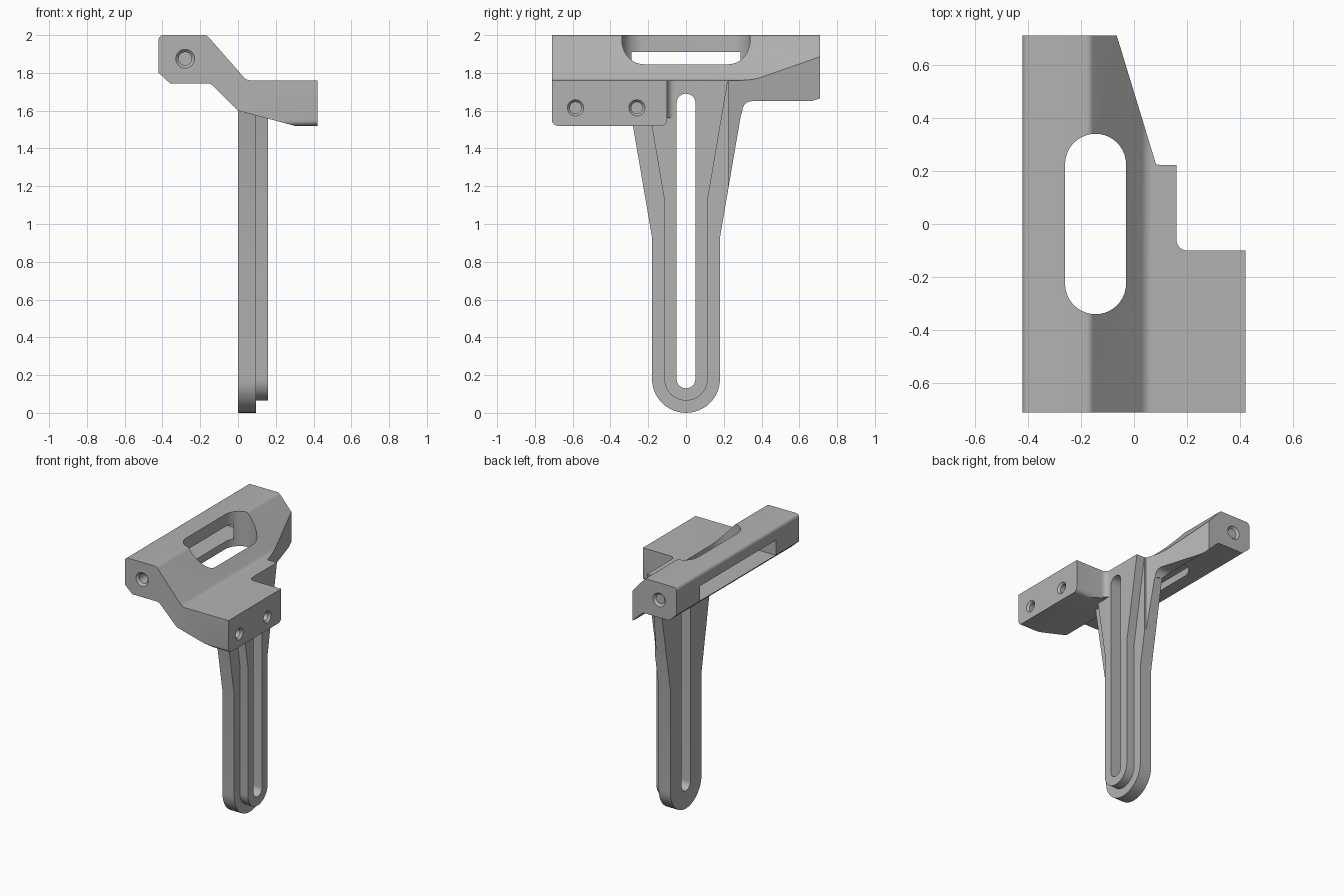
import bpy
import bmesh
from math import sin, cos, tan, pi, radians
from mathutils import Vector, Matrix

cube = bpy.data.objects.get("Cube")
if cube:
    bpy.data.objects.remove(cube)

grey = bpy.data.materials.new("plain_grey")
grey.use_nodes = True
grey.diffuse_color = (0.45, 0.45, 0.45, 1)
grey.node_tree.nodes["Principled BSDF"].inputs["Base Color"].default_value = (0.45, 0.45, 0.45, 1)


def make(name, bm):
    bmesh.ops.recalc_face_normals(bm, faces=bm.faces)
    mesh = bpy.data.meshes.new(name)
    bm.to_mesh(mesh)
    bm.free()
    mesh.materials.append(grey)
    ob = bpy.data.objects.new(name, mesh)
    bpy.context.collection.objects.link(ob)
    return ob


def rounded(corners, steps=6):
    """Corners are (u, v) or (u, v, radius)."""
    out = []
    for i, c in enumerate(corners):
        p = Vector(c[:2])
        if len(c) == 2:
            out.append(p)
            continue
        a = (Vector(corners[i - 1][:2]) - p).normalized()
        b = (Vector(corners[(i + 1) % len(corners)][:2]) - p).normalized()
        half = a.angle(b) / 2
        reach = c[2] / tan(half)
        centre = p + (a + b).normalized() * c[2] / sin(half)
        start, end = p + a * reach - centre, p + b * reach - centre
        sweep = start.angle(end)
        for k in range(steps + 1):
            t = k / steps
            out.append(centre + (start * sin((1 - t) * sweep) + end * sin(t * sweep)) / sin(sweep))
    return out


def prism(name, pts, axis, lo, hi, bevel_rule=None):
    place = {"x": lambda u, v, w: (w, u, v),
             "y": lambda u, v, w: (u, w, v),
             "z": lambda u, v, w: (u, v, w)}[axis]
    bm = bmesh.new()
    ends = [[bm.verts.new(place(u, v, w)) for u, v in pts] for w in (lo, hi)]
    for ring in ends:
        bm.faces.new(ring)
    n = len(pts)
    for i in range(n):
        j = (i + 1) % n
        bm.faces.new((ends[0][i], ends[0][j], ends[1][j], ends[1][i]))
    if bevel_rule:
        edges = [e for e in bm.edges if bevel_rule(e)]
        bmesh.ops.bevel(bm, geom=edges, offset=0.03, segments=5, profile=0.5, affect="EDGES")
    return make(name, bm)


def round_cutter(name, r1, r2, depth, centre, axis):
    bm = bmesh.new()
    turn = Matrix.Rotation(radians(90), 4, "Y" if axis == "x" else "X")
    bmesh.ops.create_cone(bm, cap_ends=True, segments=32, radius1=r1, radius2=r2, depth=depth,
                          matrix=Matrix.Translation(centre) @ turn)
    return make(name, bm)


def combine(target, tool, op):
    tool.hide_render = True
    mod = target.modifiers.new(op, "BOOLEAN")
    mod.operation, mod.object, mod.solver = op, tool, "EXACT"
    bpy.context.view_layer.objects.active = target
    bpy.ops.object.modifier_apply(modifier=mod.name)
    bpy.data.objects.remove(tool)


def u_outline(r, shoulder, top_half, top):
    """Round-bottomed strap that flares above its shoulder."""
    arc = [(r * cos(a), 0.18 + r * sin(a)) for a in (pi + pi * k / 24 for k in range(25))]
    return arc + [(r, shoulder), (top_half, top), (-top_half, top), (-r, shoulder)]


def stadium(cu, r, lo, hi):
    up = [(cu + r * cos(pi * k / 20), hi - r + r * sin(pi * k / 20)) for k in range(21)]
    down = [(cu - r * cos(pi * k / 20), lo + r - r * sin(pi * k / 20)) for k in range(21)]
    return up + down


# Clamp bracket: rail and sloping web, with the side block at the front half
rail = [(0, 1.60, 0.02), (-0.145, 1.745, 0.05), (-0.36, 1.745), (-0.42, 1.80),
        (-0.42, 2, 0.025), (-0.165, 2, 0.03), (0.045, 1.76, 0.05)]
block_end = [(0.42, 1.76), (0.42, 1.52), (0.30, 1.52)]
web_end = [(0.095, 1.76), (0.095, 1.575)]


def low_end_edge(e):
    a, b = (v.co for v in e.verts)
    return abs(a.y - b.y) < 1e-5 and max(a.z, b.z) < 1.59 and abs(a.x - b.x) > 0.05


bracket = prism("mount_bracket", rounded(rail + block_end), "y", -0.71, -0.10, low_end_edge)
combine(bracket, prism("rear_web", rounded(rail + web_end), "y", -0.30, 0.71), "UNION")

# Leg strap with its raised rib
combine(bracket, prism("leg_plate", u_outline(0.18, 0.93, 0.298, 1.62), "x", 0, 0.095), "UNION")
combine(bracket, prism("leg_rib", u_outline(0.115, 1.13, 0.222, 1.76), "x", 0.05, 0.16), "UNION")

# Fillet between block and rib
fillet = [(0.15, -0.12), (0.20, -0.12)] + [
    (0.20 - 0.04 * sin(a), -0.06 - 0.04 * cos(a)) for a in (pi / 2 * k / 6 for k in range(7))] + [(0.15, -0.06)]
combine(bracket, prism("corner_fillet", fillet, "z", 1.56, 1.76), "UNION")

# Tapered rear side and raised underside
taper = [(0.6, 0.225), (0.083, 0.225), (-0.065, 0.71), (-0.123, 0.9), (0.6, 0.9)]
combine(bracket, prism("taper_cutter", taper, "z", -1, 3), "DIFFERENCE")
under = rounded([(0.29, 1.52), (0.303, 1.65, 0.05), (0.49, 1.65), (0.9, 1.65), (0.9, 1.52)])
combine(bracket, prism("underside_cutter", under, "x", -0.05, 0.4), "DIFFERENCE")

# Long slots in leg and bracket, and the window in the rail
combine(bracket, prism("leg_slot", stadium(0, 0.05, 0.13, 1.69), "x", -0.1, 0.3), "DIFFERENCE")
combine(bracket, prism("bracket_slot", stadium(-0.145, 0.115, -0.34, 0.34), "z", 1.5, 2.2), "DIFFERENCE")
window = [(-0.44, 1.80), (0.44, 1.80), (0.44, 1.91), (-0.44, 1.91)]
combine(bracket, prism("rail_window", window, "x", -0.5, -0.24), "DIFFERENCE")

# Bore through the rail, with countersunk ends
combine(bracket, round_cutter("rail_bore", 0.035, 0.035, 2, (-0.28, 0, 1.875), "y"), "DIFFERENCE")
for side in (-1, 1):
    r1, r2 = (0.035, 0.065) if side < 0 else (0.065, 0.035)
    combine(bracket, round_cutter("bore_sink", r1, r2, 0.03, (-0.28, side * 0.71, 1.875), "y"), "DIFFERENCE")

# Blind screw holes in the block
for y in (-0.585, -0.26):
    combine(bracket, round_cutter("screw_hole", 0.03, 0.03, 0.4, (0.42, y, 1.615), "x"), "DIFFERENCE")
    combine(bracket, round_cutter("screw_sink", 0.03, 0.056, 0.03, (0.42, y, 1.615), "x"), "DIFFERENCE")

bpy.ops.object.select_all(action="DESELECT")
bracket.select_set(True)
bpy.context.view_layer.objects.active = bracket
bpy.ops.object.shade_smooth_by_angle(angle=radians(30))
